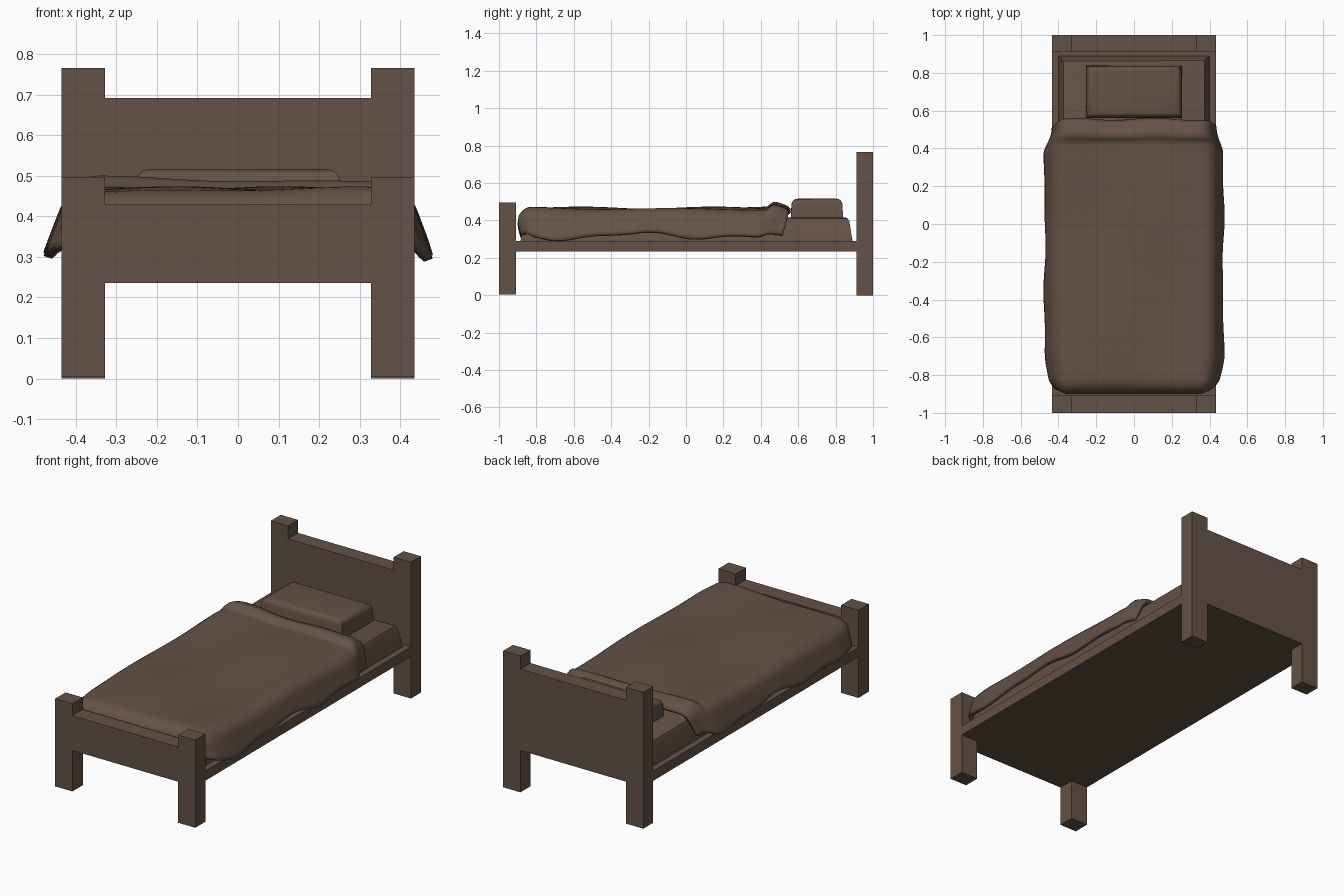
import bpy, bmesh, math
from mathutils import Vector

if "Cube" in bpy.data.objects:
    bpy.data.objects.remove(bpy.data.objects["Cube"])

brown = bpy.data.materials.new("brown")
brown.diffuse_color = (0.127, 0.084, 0.061, 1)
brown.use_nodes = True
brown.node_tree.nodes["Principled BSDF"].inputs["Base Color"].default_value = brown.diffuse_color


def add_object(name, bm):
    bmesh.ops.recalc_face_normals(bm, faces=bm.faces)
    mesh = bpy.data.meshes.new(name)
    bm.to_mesh(mesh)
    bm.free()
    ob = bpy.data.objects.new(name, mesh)
    bpy.context.collection.objects.link(ob)
    mesh.materials.append(brown)
    return ob


def smooth(ob, angle):
    bpy.ops.object.select_all(action='DESELECT')
    ob.select_set(True)
    bpy.context.view_layer.objects.active = ob
    bpy.ops.object.shade_smooth_by_angle(angle=math.radians(angle))


def box(name, x, y, z, taper=0.0, bevel=0.0, segments=1):
    """Box from ranges; the top can be inset and its edges rounded."""
    bm = bmesh.new()
    bmesh.ops.create_cube(bm, size=1)
    lo, hi = Vector((x[0], y[0], z[0])), Vector((x[1], y[1], z[1]))
    for v in bm.verts:
        top = v.co.z > 0
        sx, sy = v.co.x * 2, v.co.y * 2
        v.co = Vector(tuple(hi[i] if v.co[i] > 0 else lo[i] for i in range(3)))
        if top:
            v.co.x -= sx * taper
            v.co.y -= sy * taper
    if bevel:
        edges = [e for e in bm.edges if all(v.co.z > hi.z - 1e-4 for v in e.verts)]
        bmesh.ops.bevel(bm, geom=edges, offset=bevel, segments=segments,
                        profile=0.5, affect='EDGES')
    ob = add_object(name, bm)
    if bevel:
        smooth(ob, 35)
    return ob


# Frame: four posts, head and foot boards, base
for side, s in (("left", -1), ("right", 1)):
    xs = sorted((s * 0.328, s * 0.435))
    box(f"front_post_{side}", xs, (-1, -0.908), (0.005, 0.497))
    box(f"back_post_{side}", xs, (0.912, 1), (0, 0.765))
box("footboard", (-0.328, 0.328), (-1, -0.908), (0.235, 0.43))
box("headboard", (-0.328, 0.328), (0.912, 1), (0.235, 0.692))
box("base", (-0.435, 0.435), (-0.908, 0.912), (0.235, 0.29))

# Bedding underneath the blanket
box("mattress", (-0.4, 0.4), (-0.885, 0.89), (0.29, 0.417), 0.02, 0.022, 2)
box("pillow", (-0.255, 0.255), (0.56, 0.84), (0.41, 0.516), 0.005, 0.03, 4)


def ease(a, b, x):
    k = min(max((x - a) / (b - a), 0), 1)
    return k * k * (3 - 2 * k)


# Blanket: a flat sheet draped over three edges with a thick cuff at the head
R, HANG, FOOT, HEAD = 0.08, 0.195, -0.82, 0.556


def drape(s, t):
    half = 0.365
    dx, dy = max(abs(s) - half, 0), max(FOOT - t, 0)
    d = max(dx, dy)
    n = Vector((math.copysign(dx, s), -dy))
    if d > 0:
        n.normalize()
    d *= 1 + 0.06 * math.sin(9 * t + 2 * s) + 0.04 * math.sin(17 * t + 1)
    limit = math.radians(70 + 35 * n.y * n.y)
    a = min(d / R, limit)
    rest = max(d - R * limit, 0)
    out = R * math.sin(a) + rest * math.cos(limit)
    drop = R * (1 - math.cos(a)) + rest * math.sin(limit)
    pinch = 1 - 0.07 * ease(0.38, 0.55, t) - 0.05 * ease(-0.68, -0.9, t)
    x = (max(-half, min(half, s)) + n.x * out) * pinch
    y = max(t, FOOT) + n.y * out - 0.33 * drop * ease(0.3, HEAD, t)
    wave = 0.006 * math.sin(7 * t + 5 * s) + 0.004 * math.sin(11 * s - 4 * t + 1)
    cuff = ease(0.43, 0.465, t) * 0.026 - 0.018 * ease(0.47, 0.54, t)
    cuff -= 0.02 * ease(0.53, HEAD, t)
    y += 0.006 * math.sin(14 * s) * ease(0.4, HEAD, t)
    return Vector((x, y, 0.464 + wave + cuff * max(math.cos(a), 0.1) - drop))


NX, NY = 56, 90
smax, tmin = 0.365 + HANG, FOOT - HANG
bm = bmesh.new()
rows = [[bm.verts.new(drape(-smax + 2 * smax * i / NX, tmin + (HEAD - tmin) * j / NY))
         for i in range(NX + 1)] for j in range(NY + 1)]
for a, b in zip(rows, rows[1:]):
    for i in range(NX):
        bm.faces.new((a[i], a[i + 1], b[i + 1], b[i]))
blanket = add_object("blanket", bm)
if blanket.data.polygons[(NY * 2 // 3) * NX + NX // 2].normal.z < 0:
    blanket.data.flip_normals()
thick = blanket.modifiers.new("thickness", 'SOLIDIFY')
thick.thickness = 0.022
thick.offset = -1
smooth(blanket, 50)
